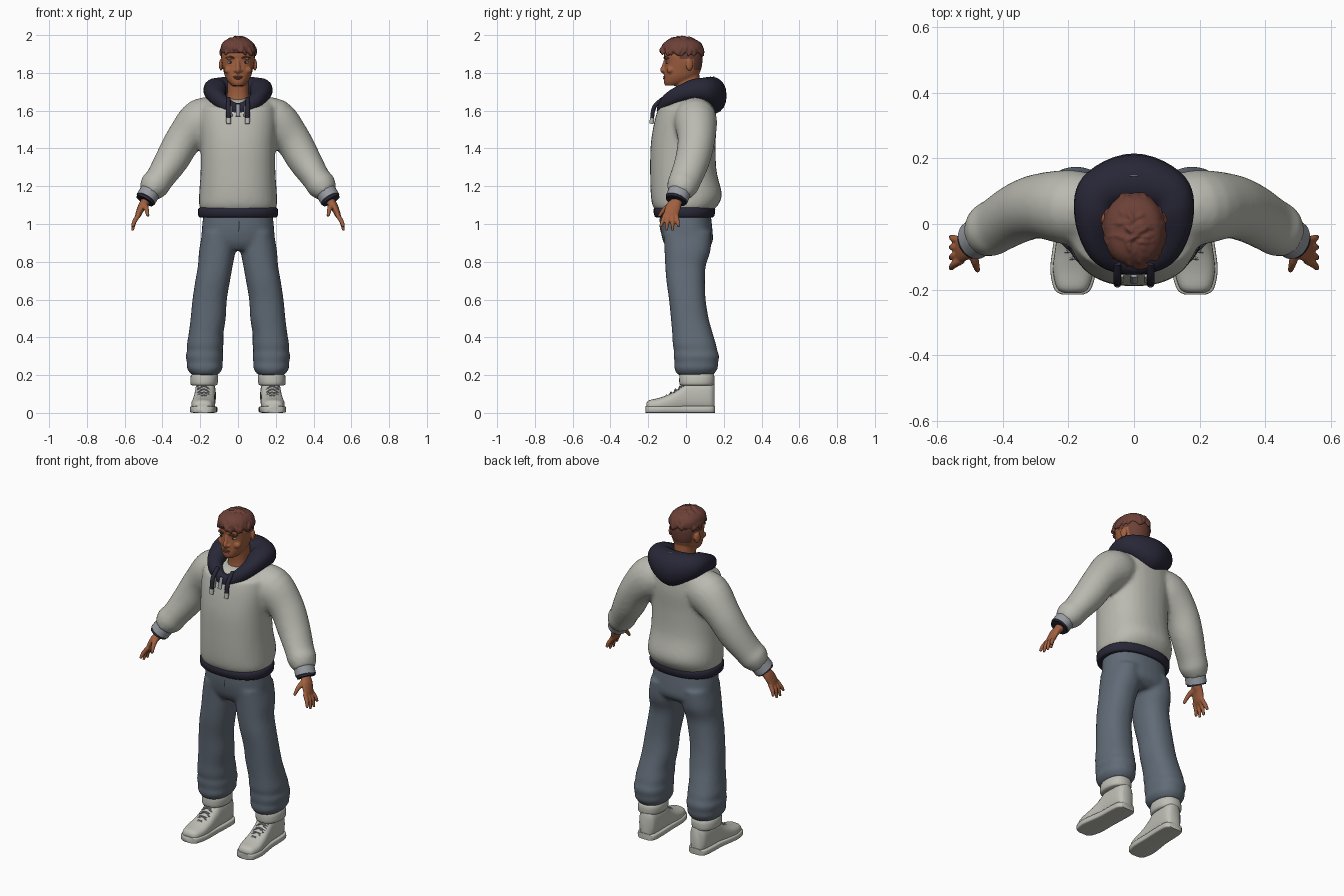
import bpy, bmesh, math, random
from mathutils import Vector, Matrix

random.seed(4)
if "Cube" in bpy.data.objects:
    bpy.data.objects.remove(bpy.data.objects["Cube"])


def material(name, r, g, b):
    m = bpy.data.materials.new(name)
    m.use_nodes = True
    m.diffuse_color = (r, g, b, 1)
    m.node_tree.nodes["Principled BSDF"].inputs["Base Color"].default_value = (r, g, b, 1)
    return m


FLEECE = material("pale grey fleece", .49, .49, .44)
NAVY = material("navy cloth", .021, .02, .038)
DENIM = material("blue grey denim", .12, .148, .185)
SKIN = material("brown skin", .35, .115, .05)
HAIR = material("red brown hair", .15, .052, .038)
SHOE = material("off white leather", .52, .52, .47)
KNIT = material("speckled knit", .31, .33, .36)
EYE = material("pale eye", .5, .55, .58)
LIP = material("lip", .24, .07, .04)


def spline(st, k=4, closed=False):
    """Smoothly interpolate a list of equal-length tuples."""
    n, out = len(st), []
    pick = (lambda i: st[i % n]) if closed else (lambda i: st[max(0, min(n - 1, i))])
    for i in range(n if closed else n - 1):
        for j in range(k):
            t = j / k
            out.append([b + t / 2 * (c - a + t * (2*a - 5*b + 4*c - d + t * (3*(b - c) + d - a)))
                        for a, b, c, d in zip(pick(i - 1), pick(i), pick(i + 1), pick(i + 2))])
    return out if closed else out + [list(st[-1])]


def oval(n=32, p=2.3):
    """Unit superellipse points."""
    for i in range(n):
        c, s = math.cos(i * math.tau / n), math.sin(i * math.tau / n)
        yield math.copysign(abs(c) ** (2 / p), c), math.copysign(abs(s) ** (2 / p), s)


def loft(bm, rings, closed=False):
    vs = [[bm.verts.new(p) for p in r] for r in rings]
    n = len(vs[0])
    for a, b in zip(vs, vs[1:] + vs[:1] if closed else vs[1:]):
        for i in range(n):
            bm.faces.new((a[i], a[(i + 1) % n], b[(i + 1) % n], b[i]))
    if not closed:
        bm.faces.new(vs[0][::-1])
        bm.faces.new(vs[-1])


def column(bm, st, tilt=0, k=4, p=2.3):
    """Upright form: stations of z, centre x, half width, front y, back y."""
    loft(bm, [[(cx + u * w, (f + b) / 2 + v * (b - f) / 2, z + tilt * ((f + b) / 2 + v * (b - f) / 2))
               for u, v in oval(p=p)] for z, cx, w, f, b in spline(st, k)])


def limb(bm, st, k=4, n=20):
    """Tube along a path: stations of x, y, z, thickness, breadth."""
    sp = spline(st, k)
    cs = [Vector(s[:3]) for s in sp]
    rings = []
    for i, s in enumerate(sp):
        t = (cs[min(i + 1, len(cs) - 1)] - cs[max(i - 1, 0)]).normalized()
        ref = Vector((0, 1, 0)) if abs(t.y) < .9 else Vector((0, 0, 1))
        side = (ref - t * ref.dot(t)).normalized()
        up = t.cross(side)
        rings.append([cs[i] + side * u * s[4] + up * v * s[3] for u, v in oval(n, 2)])
    loft(bm, rings)


def blob(bm, loc, size, rot=None):
    m = Matrix.Translation(loc) @ (rot or Matrix()) @ Matrix.Diagonal((*size, 1))
    bmesh.ops.create_uvsphere(bm, u_segments=16, v_segments=10, radius=1, matrix=m)


def make(name, bm, mat, voxel=0, smooth=0, mirror=False):
    bmesh.ops.recalc_face_normals(bm, faces=bm.faces)
    me = bpy.data.meshes.new(name)
    bm.to_mesh(me)
    bm.free()
    me.materials.append(mat)
    me.shade_smooth()
    me.set_sharp_from_angle(angle=math.radians(50))
    ob = bpy.data.objects.new(name, me)
    bpy.context.scene.collection.objects.link(ob)
    if voxel:
        r = ob.modifiers.new("blend", 'REMESH')
        r.mode, r.voxel_size, r.use_smooth_shade = 'VOXEL', voxel, True
        s = ob.modifiers.new("soften", 'SMOOTH')
        s.factor, s.iterations = .5, smooth
    if mirror:
        ob.modifiers.new("pair", 'MIRROR')
    return ob


# Sweatshirt: body and both sleeves blended together
bm = bmesh.new()
column(bm, [(1.07, 0, .195, -.16, .14), (1.1, 0, .206, -.178, .17), (1.16, 0, .206, -.187, .19),
            (1.28, 0, .198, -.19, .162), (1.42, 0, .198, -.187, .157), (1.54, 0, .205, -.168, .162),
            (1.62, 0, .2, -.145, .155)])
column(bm, [(1.58, 0, .2, -.15, .155), (1.64, 0, .185, -.125, .145), (1.67, 0, .12, -.08, .11)], tilt=.2)
for s in (1, -1):
    limb(bm, [(s * .1, .04, 1.56, .1, .1), (s * .19, .05, 1.545, .122, .115), (s * .285, .055, 1.45, .098, .1),
              (s * .35, .035, 1.34, .09, .093), (s * .415, -.002, 1.24, .076, .086),
              (s * .445, -.02, 1.2, .078, .083), (s * .472, -.038, 1.16, .055, .064)])
make("sweatshirt", bm, FLEECE, .012, 6)

# Waist hem
bm = bmesh.new()
column(bm, [(1.035, 0, .2, -.155, .14), (1.042, 0, .21, -.167, .15),
            (1.078, 0, .212, -.172, .155), (1.088, 0, .2, -.16, .145)], k=2)
make("waist_hem", bm, NAVY)

# Sleeve cuffs with dark ends
for name, mat, a, b, r in (("sleeve_cuffs", KNIT, (.464, -.033, 1.172), (.488, -.05, 1.132), .055),
                           ("cuff_rims", NAVY, (.487, -.049, 1.134), (.494, -.053, 1.122), .05)):
    bm = bmesh.new()
    limb(bm, [(*a, r, r * 1.1), (*b, r, r * 1.1)], 2, 28)
    make(name, bm, mat, mirror=True)

# Lowered hood: sections swept round the neck, low at the front and deep behind
half = [(.09, -.088, 1.655, .042, .046), (.122, .015, 1.705, .06, .055), (.105, .095, 1.705, .07, .07)]
sweep = [(0, -.125, 1.6, .03, .04)] + half + [(0, .13, 1.68, .085, .1)] + [(-h[0], *h[1:]) for h in half[::-1]]
rings = []
for x, y, z, hr, hh in spline(sweep, 6, True):
    d = Vector((x, y, 0)).normalized()
    rings.append([Vector((x, y, z)) + d * u * hr + Vector((0, 0, v * hh)) for u, v in oval(20, 2.2)])
bm = bmesh.new()
loft(bm, rings, True)
make("hood", bm, NAVY)
bm = bmesh.new()
blob(bm, (0, .147, 1.778), (.013, .003, .005))
make("hanger_loop", bm, FLEECE)

# Drawstrings, tips and zip
bm = bmesh.new()
limb(bm, [(.05, -.12, 1.665, .011, .011), (.051, -.168, 1.62, .012, .011), (.05, -.18, 1.555, .012, .01)])
make("drawstrings", bm, NAVY, mirror=True)
bm = bmesh.new()
limb(bm, [(.05, -.179, 1.56, .013, .012), (.05, -.183, 1.53, .012, .011)], 2)
limb(bm, [(.036, -.158, 1.625, .004, .004), (.034, -.176, 1.57, .004, .004)], 2)
make("drawstring_tips", bm, FLEECE, mirror=True)
bm = bmesh.new()
limb(bm, [(0, -.158, 1.635, .01, .005), (0, -.178, 1.57, .012, .005)], 2, 8)
make("zip", bm, KNIT)

# Trousers: hips and both baggy legs blended together
bm = bmesh.new()
column(bm, [(1.06, 0, .182, -.14, .13), (.97, 0, .192, -.135, .14), (.9, 0, .194, -.118, .14), (.86, 0, .18, -.09, .1)])
for s in (1, -1):
    column(bm, [(.96, s * .1, .088, -.12, .135), (.86, s * .11, .096, -.114, .13), (.78, s * .12, .092, -.11, .105),
                (.7, s * .134, .092, -.104, .1), (.6, s * .15, .091, -.09, .104), (.5, s * .158, .093, -.08, .12),
                (.42, s * .169, .092, -.073, .142), (.36, s * .174, .097, -.07, .16), (.33, s * .175, .094, -.064, .166),
                (.3, s * .177, .1, -.066, .176), (.265, s * .176, .094, -.06, .17), (.235, s * .176, .094, -.062, .168),
                (.2, s * .175, .07, -.045, .145)])
make("trousers", bm, DENIM, .011, 5)
bm = bmesh.new()
limb(bm, [(.004, -.136, 1.03, .003, .003), (.004, -.134, .97, .003, .003), (-.012, -.118, .93, .003, .003)], 3, 6)
make("fly_seam", bm, DENIM)

# Sock cuffs above the shoes
bm = bmesh.new()
column(bm, [(.145, .18, .062, -.025, .14), (.155, .18, .072, -.035, .15),
            (.195, .178, .072, -.035, .15), (.21, .178, .06, -.03, .14)], k=3)
make("sock_cuffs", bm, SHOE, mirror=True)

# Shoes: stations of y, centre x, half width, height
last = [(-.21, .187, .026, .045), (-.195, .187, .048, .062), (-.14, .185, .062, .075), (-.08, .181, .06, .098),
        (-.03, .177, .056, .132), (.01, .174, .055, .165), (.08, .172, .055, .172), (.13, .171, .05, .168),
        (.15, .171, .032, .15)]
bm = bmesh.new()
loft(bm, [[(x + u * w, y, .005 + h / 2 * (1 + v)) for u, v in oval(28, 2.6)] for y, x, w, h in spline(last)])
make("shoe_uppers", bm, SHOE, mirror=True)
bm = bmesh.new()
loft(bm, [[(x + u * (w + .008), y * 1.02, .018 * (1 + v)) for u, v in oval(28, 6)] for y, x, w, h in spline(last)])
make("shoe_soles", bm, SHOE, mirror=True)
bm = bmesh.new()
for i in range(5):
    y, h = -.11 + i * .024, .088 + i * .0165
    for s in (1, -1):
        limb(bm, [(.181 - s * .034, y, h - .014, .004, .004), (.181, y + .006, h + .005, .004, .004),
                  (.181 + s * .034, y + .016, h - .008, .004, .004)], 3, 6)
make("laces", bm, KNIT, mirror=True)

# Hands
bm = bmesh.new()
limb(bm, [(.475, -.04, 1.16, .028, .032), (.49, -.05, 1.12, .025, .031), (.51, -.067, 1.09, .021, .04),
          (.53, -.081, 1.045, .015, .038), (.536, -.083, 1.028, .008, .03)])
for i in range(4):
    y0, y1, z = -.111 + .02 * i, -.137 + .033 * i, .985 - .02 * (i in (1, 2))
    limb(bm, [(.525, y0, 1.05, .012, .012), (.549, (y0 + y1) / 2, 1.012, .012, .011), (.558, y1, z, .007, .007)], n=12)
limb(bm, [(.493, -.07, 1.105, .016, .016), (.485, -.113, 1.08, .013, .013), (.476, -.143, 1.04, .008, .008)], n=12)
make("hands", bm, SKIN, .0045, 2, True)

# Head: skull, neck, nose, brow, chin and ears blended, then cropped hair painted by position
bm = bmesh.new()
column(bm, [(1.732, 0, .03, -.11, -.04), (1.75, 0, .05, -.117, .02), (1.78, 0, .068, -.117, .06), (1.82, 0, .079, -.114, .08),
            (1.86, 0, .087, -.111, .087), (1.9, 0, .089, -.116, .088), (1.94, 0, .08, -.1, .08), (1.97, 0, .05, -.06, .05)], p=2.15)
column(bm, [(1.6, 0, .07, -.06, .09), (1.68, 0, .058, -.05, .075), (1.75, 0, .056, -.055, .072), (1.8, 0, .055, -.05, .07)])
limb(bm, [(0, -.108, 1.868, .009, .009), (0, -.118, 1.835, .011, .01), (0, -.123, 1.815, .013, .014), (0, -.112, 1.803, .008, .012)])
for s in (1, -1):
    blob(bm, (s * .015, -.114, 1.811), (.009, .01, .008))
    blob(bm, (s * .04, -.102, 1.877), (.024, .011, .007))
    blob(bm, (s * .05, -.083, 1.815), (.024, .02, .02))
    blob(bm, (s * .09, .018, 1.843), (.01, .02, .032), Matrix.Rotation(s * .3, 4, 'Z'))
head = make("head", bm, SKIN, .0045, 3)
head.data = bpy.data.meshes.new_from_object(head.evaluated_get(bpy.context.evaluated_depsgraph_get()))
head.modifiers.clear()
head.data.materials.clear()
for m in (SKIN, HAIR):
    head.data.materials.append(m)
for f in head.data.polygons:
    x, y, z = f.center
    f.material_index = int(z > 1.815 and y > .042 or z > 1.875 and y > -.035 or z > 1.91)

# Face details
bm = bmesh.new()
blob(bm, (.04, -.094, 1.856), (.016, .011, .007))
make("eyes", bm, EYE, mirror=True)
bm = bmesh.new()
blob(bm, (.039, -.102, 1.856), (.006, .005, .006))
make("irises", bm, NAVY, mirror=True)
bm = bmesh.new()
limb(bm, [(.02, -.115, 1.878, .004, .004), (.042, -.112, 1.885, .004, .004), (.064, -.092, 1.878, .003, .003)], n=8)
make("eyebrows", bm, HAIR, mirror=True)
bm = bmesh.new()
blob(bm, (0, -.112, 1.779), (.026, .011, .005))
blob(bm, (0, -.112, 1.77), (.021, .011, .005))
make("lips", bm, LIP)

# Tousled hair: a cap with tufts lying along it
bm = bmesh.new()
column(bm, [(1.905, 0, .091, -.121, .09), (1.94, 0, .09, -.125, .088), (1.968, 0, .072, -.105, .066),
            (1.984, 0, .035, -.07, .025)])
for i in range(110):
    a, h = random.uniform(0, math.tau), random.random()
    r = math.sqrt(1 - h * h)
    n = Vector((r * math.cos(a) / .09, r * math.sin(a) / .11, h / .085)).normalized()
    low = .012 * (math.sin(a) < -.4) * (1 - h) * (1 - math.cos(a))
    loc = Vector((r * math.cos(a) * .089, -.022 + r * math.sin(a) * .112, 1.905 + h * .08 - low))
    turn = n.to_track_quat('Z', 'Y').to_matrix().to_4x4() @ Matrix.Rotation(random.uniform(-.7, .7), 4, 'Z')
    blob(bm, loc, (.009, random.uniform(.018, .028), random.uniform(.008, .015)), turn)
make("hair", bm, HAIR, .005, 1)
